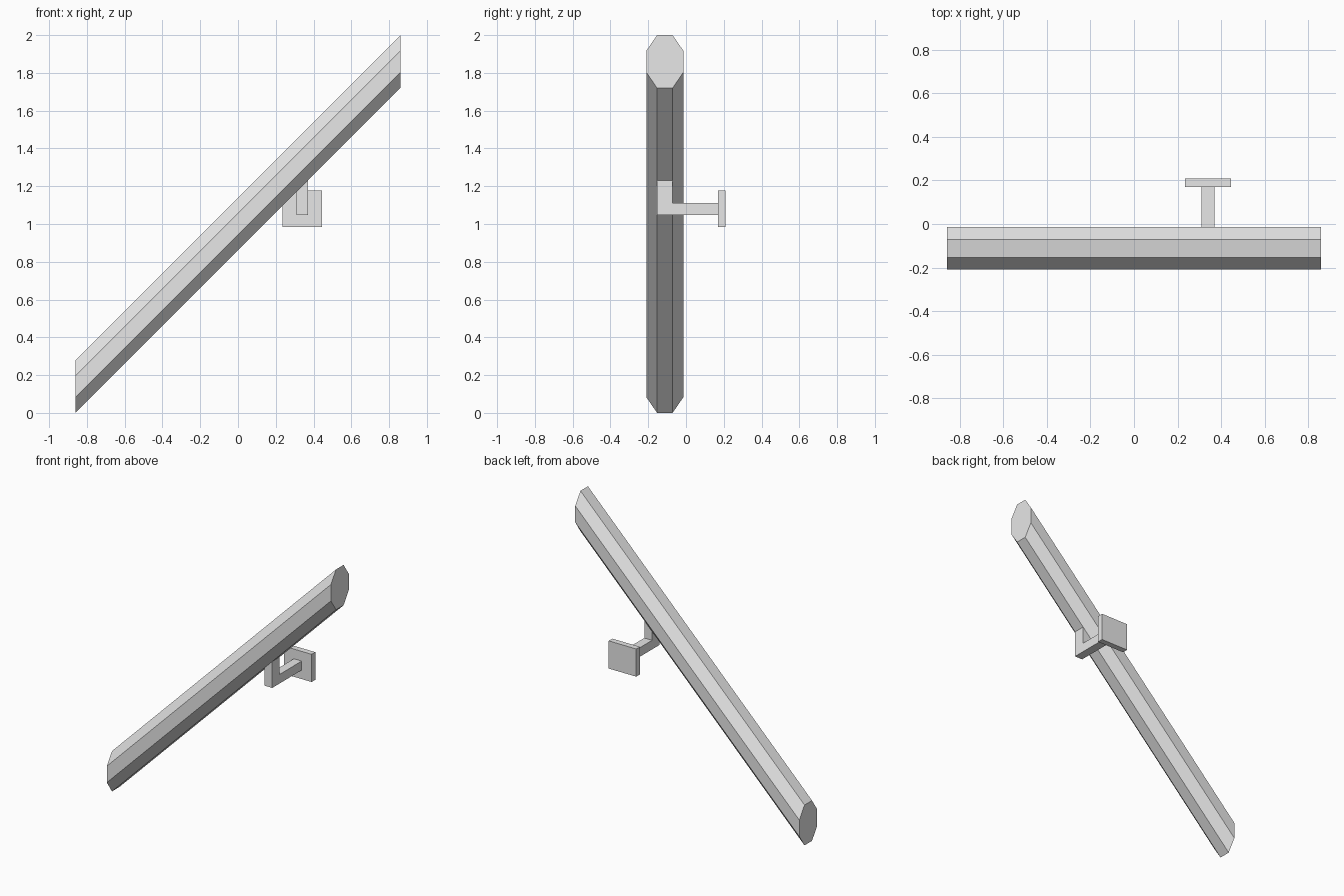
import bpy
import bmesh
from mathutils import Vector

cube = bpy.data.objects.get("Cube")
if cube:
    bpy.data.objects.remove(cube, do_unlink=True)

grey = bpy.data.materials.new("light_grey")
grey.use_nodes = True
grey.diffuse_color = (0.8, 0.8, 0.8, 1)
grey.node_tree.nodes["Principled BSDF"].inputs["Base Color"].default_value = grey.diffuse_color

HALF = 0.86  # half length of the rail, which climbs at 45 degrees


def sweep(name, profile, x0, x1, slope=0.0):
    """Extrude a (y, z) profile along x, climbing by slope."""
    bm = bmesh.new()
    face = bm.faces.new([bm.verts.new((x0, y, z)) for y, z in profile])
    run = x1 - x0
    new = bmesh.ops.extrude_face_region(bm, geom=[face])["geom"]
    verts = [v for v in new if isinstance(v, bmesh.types.BMVert)]
    bmesh.ops.translate(bm, verts=verts, vec=Vector((run, 0, run * slope)))
    bmesh.ops.recalc_face_normals(bm, faces=bm.faces)
    mesh = bpy.data.meshes.new(name)
    bm.to_mesh(mesh)
    bm.free()
    mesh.materials.append(grey)
    obj = bpy.data.objects.new(name, mesh)
    bpy.context.collection.objects.link(obj)
    return obj


# Sloping eight-sided rail with upright end cuts
BACK, IN_BACK, IN_FRONT, FRONT = -0.014, -0.071, -0.153, -0.21
sweep("handrail", [(IN_FRONT, 0), (IN_BACK, 0), (BACK, 0.083), (BACK, 0.197),
                   (IN_BACK, 0.28), (IN_FRONT, 0.28), (FRONT, 0.197), (FRONT, 0.083)],
      -HALF, HALF, slope=1.0)

# L-shaped bracket, its top mitred to the underside of the rail
LOW, MID, TOP = 1.047, 1.11, 1.2
bracket = sweep("bracket_arm", [(IN_FRONT, LOW), (0.17, LOW), (0.17, MID),
                                (IN_BACK, MID), (IN_BACK, TOP), (IN_FRONT, TOP)],
                0.31, 0.37)
for v in bracket.data.vertices:
    if v.co.z > MID + 0.01:
        v.co.z = v.co.x + HALF

# Square wall plate
sweep("wall_plate", [(0.17, 0.985), (0.21, 0.985), (0.21, 1.177), (0.17, 1.177)],
      0.235, 0.446)
